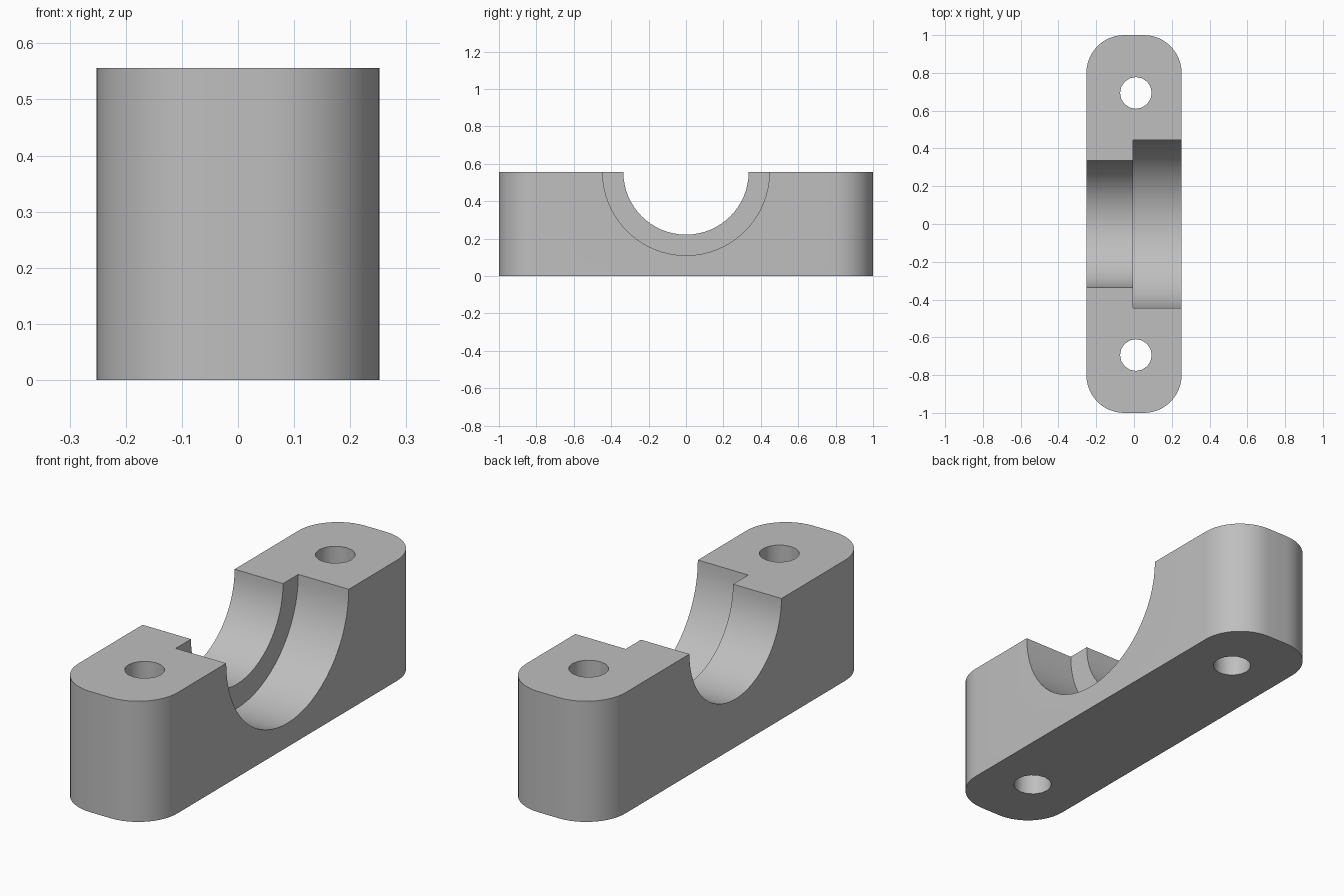
import bpy
import bmesh
import math

HALF_W, HALF_L, HEIGHT = 0.252, 1.0, 0.556
CORNER_R = 0.2

if "Cube" in bpy.data.objects:
    bpy.data.objects.remove(bpy.data.objects["Cube"])

grey = bpy.data.materials.new("Plain grey")
grey.use_nodes = True
grey.diffuse_color = (0.52, 0.52, 0.52, 1)
grey.node_tree.nodes["Principled BSDF"].inputs["Base Color"].default_value = grey.diffuse_color


def rounded_block(name):
    """Rounded rectangle outline extruded upwards."""
    bm = bmesh.new()
    points = []
    steps = 12
    for corner, (sx, sy) in enumerate([(1, 1), (-1, 1), (-1, -1), (1, -1)]):
        for i in range(steps + 1):
            a = math.pi / 2 * (corner + i / steps)
            points.append((sx * (HALF_W - CORNER_R) + CORNER_R * math.cos(a),
                           sy * (HALF_L - CORNER_R) + CORNER_R * math.sin(a), 0))
    base = bm.faces.new([bm.verts.new(p) for p in points])
    top = bmesh.ops.extrude_face_region(bm, geom=[base])["geom"]
    bmesh.ops.translate(bm, vec=(0, 0, HEIGHT),
                        verts=[v for v in top if isinstance(v, bmesh.types.BMVert)])
    bmesh.ops.recalc_face_normals(bm, faces=bm.faces)
    mesh = bpy.data.meshes.new(name)
    bm.to_mesh(mesh)
    bm.free()
    obj = bpy.data.objects.new(name, mesh)
    bpy.context.collection.objects.link(obj)
    mesh.materials.append(grey)
    return obj


def cut_cylinder(target, sides, radius, depth, location, rotation=(0, 0, 0)):
    """Subtract a cylinder from the target, then discard it."""
    bpy.ops.mesh.primitive_cylinder_add(vertices=sides, radius=radius, depth=depth,
                                        location=location, rotation=rotation)
    cutter = bpy.context.object
    cutter.hide_render = True
    cutter.data.materials.append(grey)
    mod = target.modifiers.new("cut", "BOOLEAN")
    mod.operation = "DIFFERENCE"
    mod.solver = "EXACT"
    mod.object = cutter
    bpy.context.view_layer.objects.active = target
    bpy.ops.object.modifier_apply(modifier=mod.name)
    bpy.data.objects.remove(cutter)


block = rounded_block("bearing_block")

# Stepped half-round saddle: narrow bore right through, wide bore on the left half
across = (0, math.pi / 2, 0)
cut_cylinder(block, 64, 0.335, 1.0, (0, 0, HEIGHT), across)
cut_cylinder(block, 64, 0.446, 0.5, (0.245, 0, HEIGHT), across)

# Bolt holes at both ends
for side in (1, -1):
    cut_cylinder(block, 16, 0.084, 2.0, (0.01, side * 0.694, HEIGHT / 2))

bpy.ops.object.select_all(action="DESELECT")
block.select_set(True)
bpy.context.view_layer.objects.active = block
bpy.ops.object.shade_smooth_by_angle(angle=math.radians(30))
